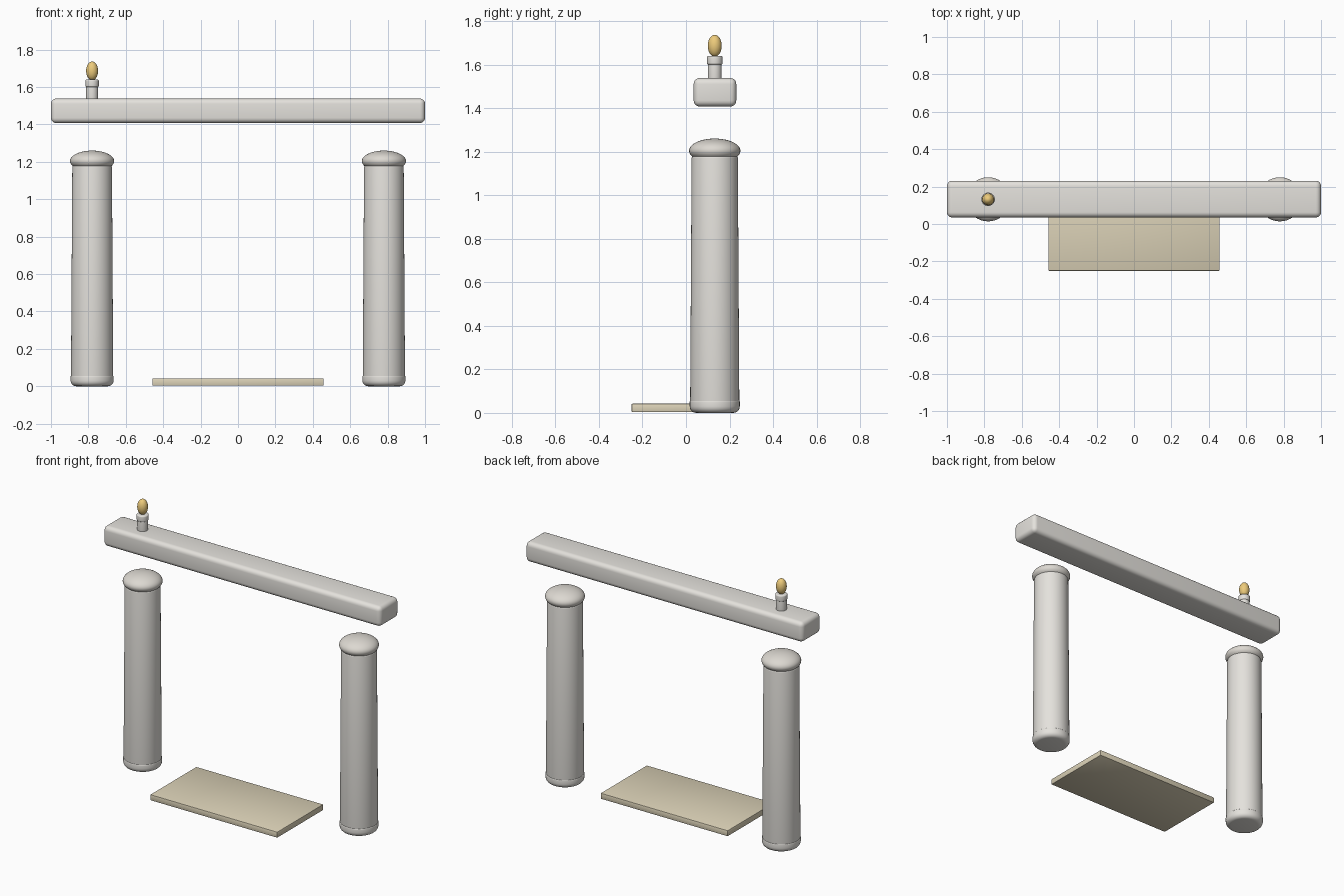
import bpy, bmesh, math

if "Cube" in bpy.data.objects:
    bpy.data.objects.remove(bpy.data.objects["Cube"])

PILLAR_X, ROW_Y = 0.78, 0.132


def material(name, rgb):
    m = bpy.data.materials.new(name)
    m.diffuse_color = (*rgb, 1)
    m.use_nodes = True
    m.node_tree.nodes["Principled BSDF"].inputs["Base Color"].default_value = m.diffuse_color
    return m


stone = material("stone", (0.78, 0.76, 0.72))
cap_stone = material("cap_stone", (0.72, 0.69, 0.64))
straw = material("straw", (0.72, 0.65, 0.48))
gold = material("gold", (0.85, 0.6, 0.2))


def finish(bm, name, mat, loc):
    bmesh.ops.recalc_face_normals(bm, faces=bm.faces)
    mesh = bpy.data.meshes.new(name)
    bm.to_mesh(mesh)
    bm.free()
    ob = bpy.data.objects.new(name, mesh)
    bpy.context.collection.objects.link(ob)
    ob.location = loc
    mesh.materials.append(mat)
    bpy.ops.object.select_all(action='DESELECT')
    ob.select_set(True)
    bpy.context.view_layer.objects.active = ob
    bpy.ops.object.shade_smooth_by_angle(angle=math.radians(35))
    return ob


def box(name, lo, hi, bevel, segments, mat):
    bm = bmesh.new()
    bmesh.ops.create_cube(bm, size=1)
    bmesh.ops.scale(bm, vec=[b - a for a, b in zip(lo, hi)], verts=bm.verts)
    bmesh.ops.bevel(bm, geom=bm.edges[:], offset=bevel, segments=segments,
                    profile=0.5, affect='EDGES')
    return finish(bm, name, mat, [(a + b) / 2 for a, b in zip(lo, hi)])


def rounded_drum(name, x, z0, z1, r0, r1, bevel0, bevel1, mat, sides=48):
    """Tapered cylinder with rounded rims, lathed from rings."""
    steps = [math.pi / 2 * i / 5 for i in range(6)]
    profile = [(r0 - bevel0 * (1 - math.sin(a)), z0 + bevel0 * (1 - math.cos(a))) for a in steps]
    profile += [(r1 - bevel1 * (1 - math.cos(a)), z1 - bevel1 * (1 - math.sin(a))) for a in steps]
    bm = bmesh.new()
    rings = [[bm.verts.new((r * math.cos(2 * math.pi * i / sides),
                            r * math.sin(2 * math.pi * i / sides), z))
              for i in range(sides)] for r, z in profile]
    for a, b in zip(rings, rings[1:]):
        for i in range(sides):
            j = (i + 1) % sides
            bm.faces.new((a[i], a[j], b[j], b[i]))
    bm.faces.new(rings[0])
    bm.faces.new(rings[-1])
    return finish(bm, name, mat, (x, ROW_Y, 0))


def ellipsoid(name, x, z, r, rz, mat):
    bm = bmesh.new()
    bmesh.ops.create_uvsphere(bm, u_segments=40, v_segments=24, radius=1)
    bmesh.ops.scale(bm, vec=(r, r, rz), verts=bm.verts)
    return finish(bm, name, mat, (x, ROW_Y, z))


# Pillars: rounded foot, tapered shaft, domed cap
for side, x in (("left", -PILLAR_X), ("right", PILLAR_X)):
    rounded_drum(side + "_pillar_foot", x, 0, 0.057, 0.115, 0.115, 0.03, 0.006, stone)
    rounded_drum(side + "_pillar_shaft", x, 0.01, 1.185, 0.113, 0.106, 0.025, 0.015, stone)
    ellipsoid(side + "_pillar_cap", x, 1.204, 0.118, 0.056, cap_stone)

# Floating lintel
box("lintel", (-1, 0.035, 1.407), (1, 0.231, 1.538), 0.028, 5, stone)

# Floor mat
box("floor_mat", (-0.458, -0.25, 0.004), (0.458, 0.225, 0.042), 0.004, 2, straw)

# Candle on the left end: stem, thicker rim, flame
rounded_drum("candle_stem", -PILLAR_X, 1.52, 1.615, 0.032, 0.032, 0.003, 0.003, stone, 32)
rounded_drum("candle_rim", -PILLAR_X, 1.6, 1.64, 0.036, 0.036, 0.007, 0.008, stone, 32)
ellipsoid("candle_flame", -PILLAR_X, 1.686, 0.032, 0.05, gold)
